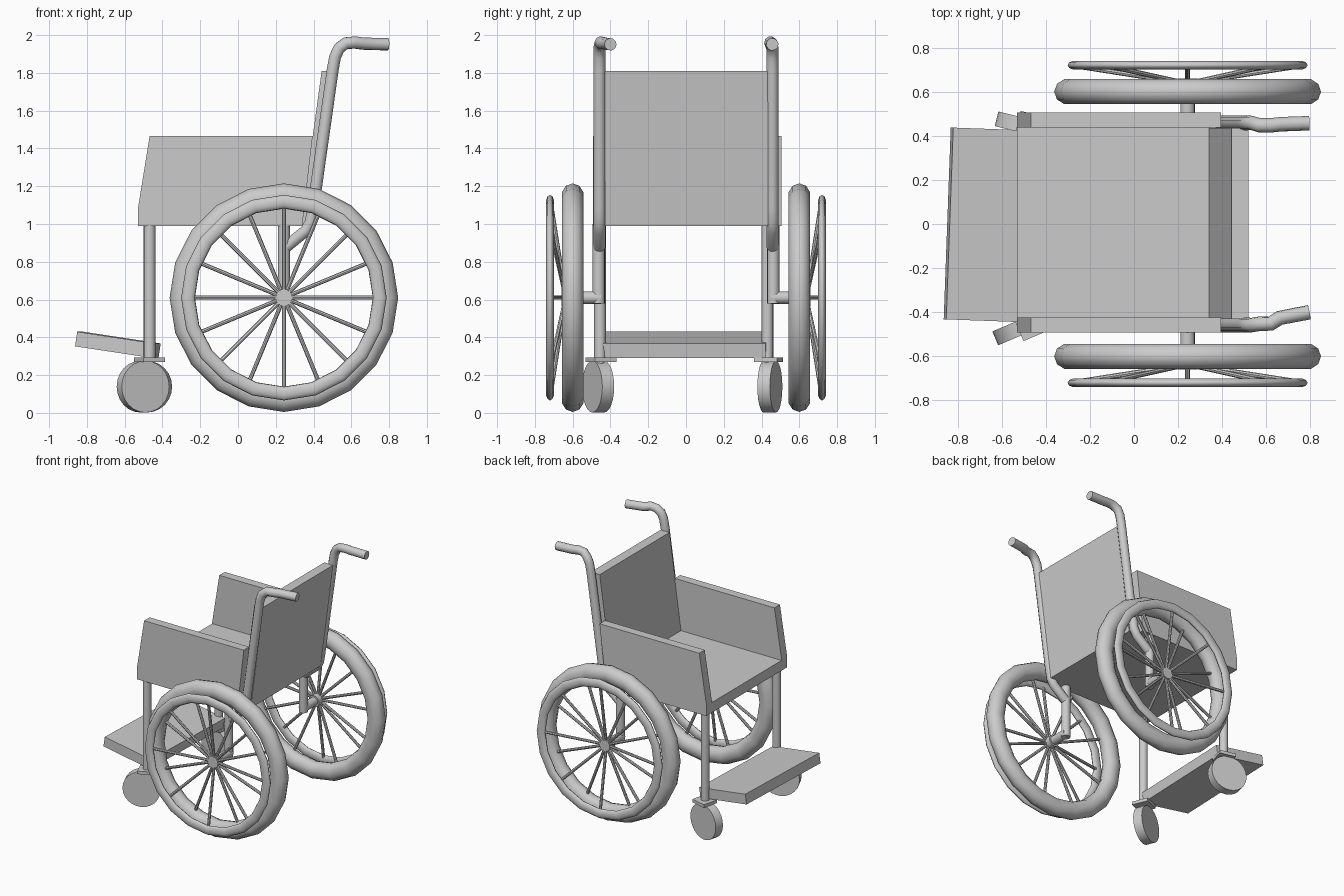
import bpy, bmesh, math
from mathutils import Vector, Matrix

if "Cube" in bpy.data.objects:
    bpy.data.objects.remove(bpy.data.objects["Cube"])


def finish(name, smooth=False):
    ob = bpy.context.object
    ob.name = name
    if smooth:
        bpy.ops.object.shade_smooth_by_angle(angle=math.radians(40))
    return ob


def box(name, loc, size, rot=(0, 0, 0)):
    bpy.ops.mesh.primitive_cube_add(size=1, location=loc, rotation=rot)
    bpy.context.object.scale = size
    return finish(name)


def rod(name, a, b, r, sides=16):
    a, b = Vector(a), Vector(b)
    d = b - a
    bpy.ops.mesh.primitive_cylinder_add(vertices=sides, radius=r, depth=d.length, location=(a + b) / 2,
                                        rotation=d.to_track_quat('Z', 'Y').to_euler())
    return finish(name, True)


def slab(name, profile, y0, y1):
    """Extrude an x-z profile along y."""
    bm = bmesh.new()
    f = bm.faces.new([bm.verts.new((x, y0, z)) for x, z in profile])
    ext = bmesh.ops.extrude_face_region(bm, geom=[f])
    bmesh.ops.translate(bm, vec=(0, y1 - y0, 0),
                        verts=[v for v in ext['geom'] if isinstance(v, bmesh.types.BMVert)])
    bmesh.ops.recalc_face_normals(bm, faces=bm.faces)
    me = bpy.data.meshes.new(name)
    bm.to_mesh(me)
    bm.free()
    ob = bpy.data.objects.new(name, me)
    bpy.context.collection.objects.link(ob)
    return ob


def ring(name, y, major, radial, half_width):
    bpy.ops.mesh.primitive_torus_add(major_segments=20, minor_segments=10, major_radius=major,
                                     minor_radius=radial, location=(WX, y, WZ), rotation=(math.pi / 2, 0, 0))
    bpy.context.object.scale.z = half_width / radial
    return finish(name, True)


def tube(name, pts, r):
    cu = bpy.data.curves.new(name, 'CURVE')
    cu.dimensions = '3D'
    cu.bevel_depth = r
    cu.bevel_resolution = 3
    cu.use_fill_caps = True
    sp = cu.splines.new('POLY')
    sp.points.add(len(pts) - 1)
    for p, co in zip(sp.points, pts):
        p.co = (*co, 1)
    ob = bpy.data.objects.new(name, cu)
    bpy.context.collection.objects.link(ob)
    return ob


WX, WZ = 0.243, 0.61  # main wheel centre

# Seat, backrest and armrests
slab("seat", [(-.53, .99), (.40, .99), (.40, 1.07), (-.53, 1.07)], -.43, .44)
slab("backrest", [(.33, .99), (.41, .99), (.52, 1.81), (.443, 1.81)], -.43, .435)
arm = [(-.53, .99), (.34, .99), (.395, 1.465), (-.468, 1.465), (-.53, 1.08)]
slab("armrest_left", arm, .437, .505)
slab("armrest_right", arm, -.493, -.425)

# Footrest, slightly tilted and turned
box("footrest", (-.636, -.005, .36), (.415, .87, .078), (0, math.radians(8.6), math.radians(-2.1)))

for side, s in (("left", 1), ("right", -1)):
    # Main wheel: tyre, hand rim, axle and spokes
    ring("tyre_" + side, s * .6, .538, .067, .06)
    ring("hand_rim_" + side, s * .72, .508, .036, .021)
    rod("axle_" + side, (WX, s * .45, WZ), (WX, s * .62, WZ), .033)
    rod("hub_" + side, (WX, s * .59, WZ), (WX, s * .66, WZ), .045)
    for i in range(16):
        a = i * math.tau / 16
        c, n = math.cos(a), math.sin(a)
        end_y, end_r = (.715, .50) if i % 2 == 0 else (.61, .49)
        rod("spoke_%s_%d" % (side, i), (WX + .02 * c, s * .64, WZ + .02 * n),
            (WX + end_r * c, s * end_y, WZ + end_r * n), .011, 8)

    # Rear post carrying the axle
    rod("rear_post_" + side, (WX, s * .462, .58), (WX, s * .462, 1.0), .032)

    # Bent push handle
    grip = .457 if s > 0 else -.40
    mid = .447 if s > 0 else -.452
    py = s * .458
    tube("push_handle_" + side,
         [(.255, py, .88), (.36, py, .965), (.385, py, 1.01), (.397, py, 1.08), (.502, py, 1.82),
          (.514, py, 1.885), (.535, py, 1.93), (.57, mid, 1.957), (.62, mid, 1.961), (.66, (mid + grip) / 2, 1.955),
          (.795, grip, 1.951)], .033)

# Front posts with swivelled casters
for side, py, cx, cy, ang in (("left", .431, -.49, .444, -14), ("right", -.455, -.503, -.465, 23)):
    t = math.radians(ang)
    rod("front_post_" + side, (-.468, py, .28), (-.468, py, 1.0), .031)
    box("caster_plate_" + side, (-.468, py + .006, .282), (.125, .125, .024), (0, 0, t))
    rod("caster_stem_" + side, (-.468, py, .2), (-.468, py, .28), .022)
    axis = Vector((-math.sin(t), math.cos(t), 0)) * .034
    hub = Vector((cx, cy, .139))
    rod("caster_wheel_" + side, hub - axis, hub + axis, .137, 24)
